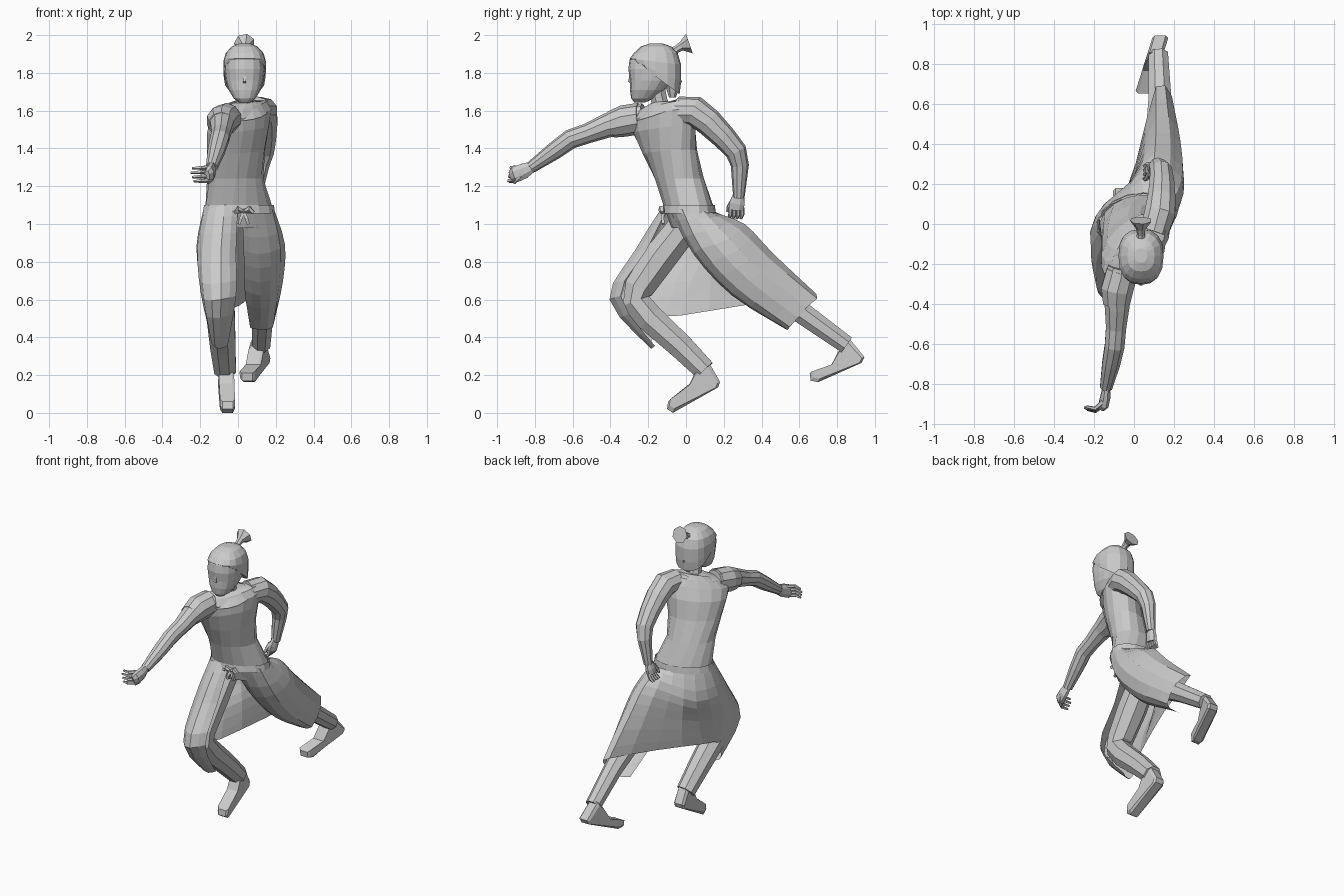
import bpy, math
from mathutils import Vector as V


def mesh(name, verts, faces):
    me = bpy.data.meshes.new(name)
    me.from_pydata([tuple(v) for v in verts], [], faces)
    me.update()
    ob = bpy.data.objects.new(name, me)
    bpy.context.collection.objects.link(ob)
    return ob


def loft(name, rings, closed=True, caps=True):
    n = len(rings[0])
    faces = []
    for r in range(len(rings) - 1):
        for i in range(n if closed else n - 1):
            j = (i + 1) % n
            faces.append((r * n + i, r * n + j, (r + 1) * n + j, (r + 1) * n + i))
    if caps:
        faces += [tuple(reversed(range(n))), tuple(range((len(rings) - 1) * n, len(rings) * n))]
    return mesh(name, [p for r in rings for p in r], faces)


def tube(name, pts, sides=8, flat=1.0):
    """pts: (x, y, z, radius) along a limb"""
    P = [V(p[:3]) for p in pts]
    rings = []
    for i, p in enumerate(P):
        t = (P[min(i + 1, len(P) - 1)] - P[max(i - 1, 0)]).normalized()
        ref = V((1, 0, 0)) if abs(t.x) < 0.7 else V((0, 0, 1))
        u = (ref - t * ref.dot(t)).normalized()
        v = t.cross(u)
        rings.append([p + (u * math.cos(a) * flat + v * math.sin(a)) * pts[i][3]
                      for a in (2 * math.pi * (k + .5) / sides for k in range(sides))])
    return loft(name, rings)


def ellipse(cx, cy, z, hw, hd, twist=0, tilt=0, slope=0, power=1, n=16):
    """horizontal ring turned by twist; tilt raises +width side, slope lifts the back, power < 1 squares it"""
    c, s = math.cos(math.radians(twist)), math.sin(math.radians(twist))
    out = []
    for k in range(n):
        a = 2 * math.pi * k / n
        u = hw * math.copysign(abs(math.cos(a)) ** power, math.cos(a))
        v = hd * math.copysign(abs(math.sin(a)) ** power, math.sin(a))
        out.append(V((cx + u * c - v * s, cy + u * s + v * c, z + tilt * u + slope * v)))
    return out


def smooth(pts, steps=2):
    """Catmull-Rom through a row of points"""
    out = []
    for i in range(len(pts) - 1):
        a, b, c, d = pts[max(i - 1, 0)], pts[i], pts[i + 1], pts[min(i + 2, len(pts) - 1)]
        for k in range(steps):
            t = k / steps
            out.append(.5 * (2 * b + (c - a) * t + (2 * a - 5 * b + 4 * c - d) * t * t
                             + (3 * b - a - 3 * c + d) * t ** 3))
    return out + [pts[-1]]


# torso, twisted so one shoulder leads
loft("torso", [ellipse(*r) for r in [
    (0.01, 0.03, 0.98, .17, .10, 15), (0.005, 0.015, 1.09, .185, .125, 18),
    (-0.015, -0.035, 1.24, .155, .125, 28), (-0.01, -0.085, 1.38, .17, .125, 38, .08),
    (0.0, -0.115, 1.5, .20, .125, 45, .12), (0.015, -0.13, 1.575, .215, .105, 46, .18),
    (0.02, -0.13, 1.62, .18, .08, 46, .2), (0.03, -0.125, 1.645, .06, .055, 46, .1)]])
# collar dipping at the front
loft("collar", [ellipse(0.025, -0.15, 1.59, .15, .10, 38, .18, .35),
                ellipse(0.03, -0.135, 1.63, .10, .075, 38, .18, .3)], caps=False)
tube("neck", [(.03, -.12, 1.58, .055), (.033, -.14, 1.65, .046), (.035, -.16, 1.73, .05)])

# head
HX = .035
loft("head", [ellipse(HX, cy, z, hx, hy, 0, 0, 0, .85) for z, cy, hx, hy in [
    (1.643, -.245, .028, .028), (1.665, -.23, .058, .06), (1.71, -.205, .085, .092),
    (1.76, -.185, .10, .112), (1.82, -.175, .108, .13), (1.87, -.17, .106, .129),
    (1.92, -.16, .08, .10), (1.945, -.16, .03, .04)]])
# hair cap, lower at the nape
loft("hair", [ellipse(HX, cy, z, hx, hy, 0, 0, s, .8) for z, cy, hx, hy, s in [
    (1.775, -.152, .110, .118, -.75), (1.81, -.158, .113, .132, -.45), (1.86, -.162, .113, .136, -.12),
    (1.905, -.16, .10, .116, 0), (1.94, -.158, .068, .08, 0), (1.955, -.158, .03, .036, 0)]])
tube("nape_hair", [(HX, -.07, 1.76, .05), (HX, -.072, 1.67, .018)], 6)
# topknot
tube("topknot", [(HX, -.085, 1.90, .03), (HX, -.05, 1.925, .02), (HX, -.025, 1.94, .024),
                 (HX, .018, 1.955, .056)], 7)
tube("nose", [(HX, -.292, 1.80, .006), (HX, -.299, 1.755, .012), (HX, -.28, 1.745, .01)], 4)

# leading arm and hand
tube("front_arm", [(-.06, -.22, 1.565, .075), (-.085, -.33, 1.545, .078), (-.085, -.42, 1.52, .064),
                   (-.09, -.52, 1.48, .053), (-.097, -.61, 1.45, .052), (-.115, -.70, 1.385, .047),
                   (-.14, -.82, 1.30, .032)], 10)
tube("front_sleeve", [(-.06, -.24, 1.56, .082), (-.085, -.33, 1.545, .084), (-.088, -.40, 1.525, .07)], 10)
tube("front_palm", [(-.138, -.81, 1.305, .03), (-.142, -.86, 1.28, .044), (-.152, -.905, 1.262, .046),
                    (-.165, -.925, 1.255, .03)], 8, .6)
for k in range(4):
    z = 1.30 - k * .023
    tube("front_finger", [(-.155, -.89 - .006 * k, z, .013), (-.195, -.925 - .004 * k, z - .002, .011),
                          (-.25 + .008 * abs(k - 1), -.915 - .005 * k, z - .005, .007)], 5)
tube("front_thumb", [(-.13, -.87, 1.265, .013), (-.14, -.895, 1.235, .011), (-.16, -.91, 1.217, .008)], 5)

# trailing arm and hand
tube("back_arm", [(.10, -.04, 1.60, .075), (.13, .05, 1.595, .081), (.138, .12, 1.54, .074),
                  (.14, .20, 1.46, .065), (.135, .265, 1.385, .058), (.12, .285, 1.31, .048),
                  (.095, .28, 1.14, .03)], 10)
tube("back_palm", [(.096, .28, 1.16, .03), (.085, .27, 1.11, .044), (.078, .265, 1.075, .042)], 8, .6)
for k in range(4):
    y = .235 + k * .021
    tube("back_finger", [(.08, y, 1.085, .013), (.068, y, 1.05, .012), (.05, y - .008, 1.03, .009)], 5)
tube("back_thumb", [(.075, .25, 1.13, .013), (.06, .225, 1.09, .011), (.055, .22, 1.065, .008)], 5)

# trouser legs
tube("front_leg", [(-.09, -.0, 1.0, .09), (-.10, -.14, .82, .095), (-.10, -.25, .66, .085),
                   (-.095, -.265, .59, .08), (-.09, -.19, .50, .08), (-.08, -.03, .355, .072),
                   (-.068, .10, .225, .062)], 8)
tube("back_leg", [(.10, .08, 1.0, .075), (.125, .25, .81, .085), (.13, .40, .67, .08),
                  (.13, .62, .525, .062), (.122, .85, .36, .052)], 8)


# feet: side profile widened over four layers, toe swung sideways
def foot(name, profile, x0, x1, y0, y1):
    cy, cz = (sum(p[i] for p in profile) / len(profile) for i in (0, 1))
    rings = []
    for off, k in ((-.04, .82), (-.028, 1), (.028, 1), (.04, .82)):
        rings.append([V((x0 + (x1 - x0) * (y - y0) / (y1 - y0) + off,
                         cy + (y - cy) * (k + 1) / 2, cz + (z - cz) * k)) for y, z in profile])
    loft(name, rings)


foot("front_foot", [(.05, .22), (.12, .27), (.18, .165), (.17, .135), (-.07, .0), (-.10, .02),
                    (-.095, .06), (.02, .155)], -.055, -.065, -.1, .18)
foot("back_foot", [(.82, .35), (.86, .40), (.945, .295), (.93, .265), (.70, .163), (.66, .17),
                   (.655, .21), (.77, .255)], .05, .13, .66, .94)

# split skirt: columns run waist to hem, from the front split round the back to the other edge
columns = [
    [(.00, -.09, 1.10), (-.01, -.21, .86), (-.01, -.345, .62), (-.055, -.165, .355)],
    [(-.07, -.12, 1.10), (-.09, -.27, .86), (-.09, -.405, .60), (-.10, -.185, .34)],
    [(-.155, -.09, 1.08), (-.19, -.20, .86), (-.18, -.345, .60), (-.14, -.185, .37)],
    [(-.185, .0, 1.07), (-.22, -.04, .88), (-.195, -.14, .68), (-.155, -.13, .50)],
    [(-.13, .09, 1.07), (-.15, .10, .87), (-.12, .03, .70), (-.11, -.03, .515)],
    [(.0, .14, 1.07), (-.02, .20, .93), (-.0, .24, .77), (.01, .31, .57)],
    [(.09, .15, 1.06), (.10, .31, 1.00), (.11, .46, .845), (.11, .69, .63)],
    [(.18, .09, 1.07), (.24, .23, .92), (.235, .40, .75), (.19, .64, .56)],
    [(.18, -.02, 1.08), (.225, .08, .87), (.215, .27, .66), (.185, .55, .455)],
    [(.08, -.09, 1.08), (.11, .04, .84), (.12, .245, .62), (.12, .535, .44)],
    [(.02, -.08, 1.08), (.03, .06, .86), (.035, .26, .65), (.065, .52, .45)],
]
cols = [smooth([V(p) for p in c], 3) for c in columns]
rows = [smooth([c[i] for c in cols], 2) for i in range(len(cols[0]))]
loft("split_skirt", rows, closed=False, caps=False)

# waist sash and its bow
loft("sash", [ellipse(.005, .015, z, w, d, 16) for z, w, d in
              [(1.055, .20, .138), (1.10, .192, .132)]], caps=False)
for s in (-1, 1):
    tube("bow_loop", [(.03, -.12, 1.065, .01), (.03 + s * .03, -.13, 1.08, .018),
                      (.03 + s * .05, -.125, 1.06, .012)], 5)
    tube("bow_tail", [(.03, -.12, 1.065, .01), (.03 + s * .015, -.125, 1.03, .012),
                      (.03 + s * .025, -.12, 1.0, .01)], 4)
tube("bow_knot", [(.03, -.115, 1.05, .014), (.03, -.12, 1.08, .014)], 6)
